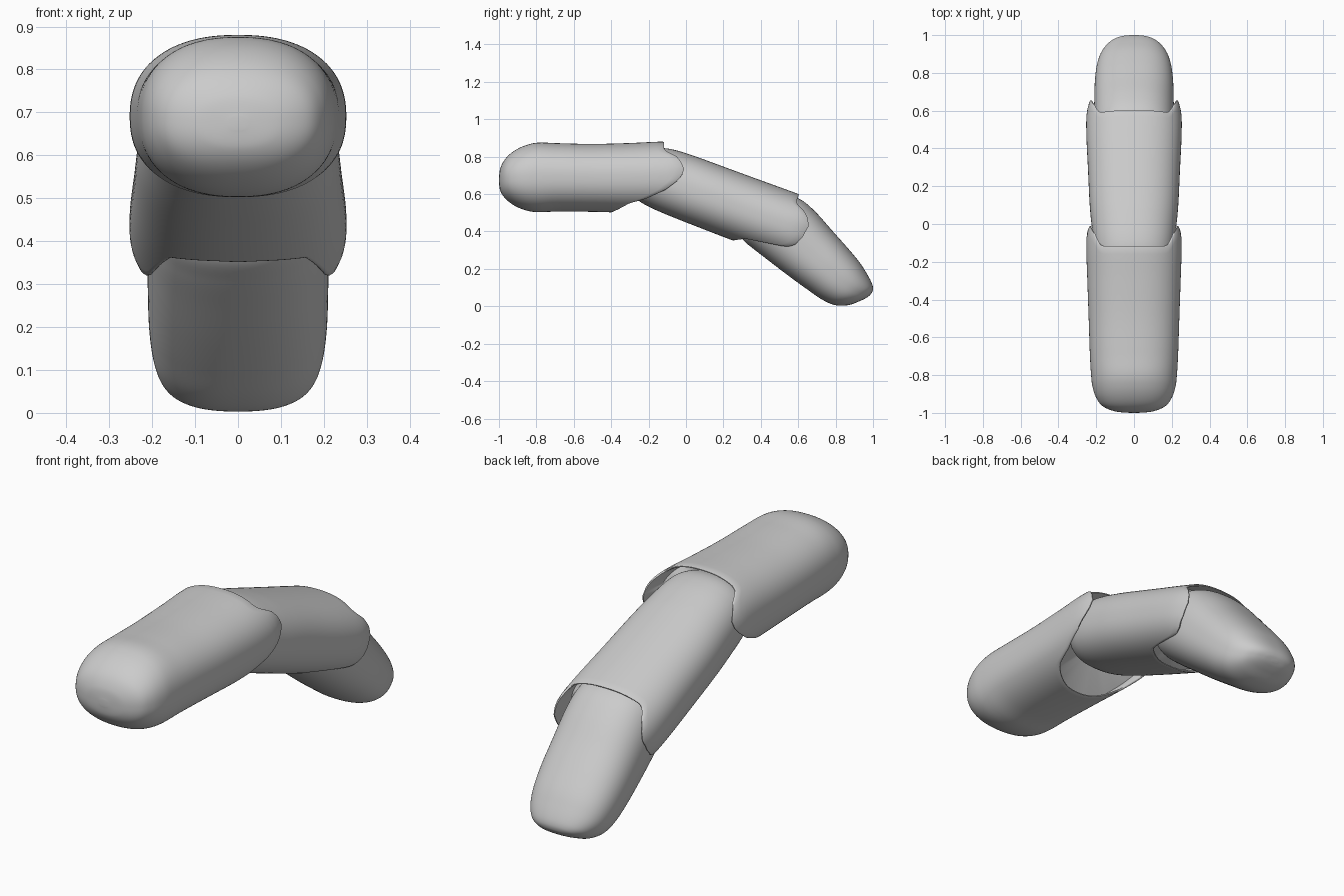
import bpy, bmesh, math

if "Cube" in bpy.data.objects:
    bpy.data.objects.remove(bpy.data.objects["Cube"])

N = 112  # points around each cross-section


def spline(rows, steps=8):
    """Catmull-Rom through (t, half_width, top, bottom) stations."""
    p = [rows[0]] + rows + [rows[-1]]
    out = []
    for i in range(1, len(p) - 2):
        for k in range(steps):
            s = k / steps
            out.append(tuple(
                0.5 * (2*b + (c - a)*s + (2*a - 5*b + 4*c - d)*s*s + (3*b - a - 3*c + d)*s**3)
                for a, b, c, d in zip(p[i-1], p[i], p[i+1], p[i+2])))
    out.append(rows[-1])
    return out


def lerp_table(table, key):
    """Linear lookup in rows sorted by their first value."""
    if key <= table[0][0]:
        return table[0][1:]
    for a, b in zip(table, table[1:]):
        if key <= b[0]:
            f = (key - a[0]) / max(b[0] - a[0], 1e-9)
            return tuple(u + (v - u) * f for u, v in zip(a[1:], b[1:]))
    return table[-1][1:]


def section(w, top, bot, ang, power):
    e = 2 / power
    c, s = math.cos(ang), math.sin(ang)
    x = w * math.copysign(abs(c) ** e, c)
    z = (top + bot) / 2 + (top - bot) / 2 * math.copysign(abs(s) ** e, s)
    return x, z


def finger_part(name, origin, tilt, rows, power=2.3, rim=None, blend=0):
    """Loft a segment; rim gives (height, end position) of its shaped open end."""
    dense = spline(rows)
    angs = [2 * math.pi * (i + 0.5) / N for i in range(N)]
    a = math.radians(tilt)
    d, n = (math.cos(a), math.sin(a)), (-math.sin(a), math.cos(a))
    bm = bmesh.new()

    def vert(x, t, h):
        return bm.verts.new((x, origin[0] + t*d[0] + h*n[0], origin[1] + t*d[1] + h*n[1]))

    rings = []
    if rim is None:
        for t, w, top, bot in dense:
            pts = [section(w, top, bot, g, power) for g in angs]
            rings.append([vert(x, t, h) for x, h in pts])
    else:
        for t, w, top, bot in dense:
            if t < blend:
                pts = [section(w, top, bot, g, power) for g in angs]
                rings.append([vert(x, t, h) for x, h in pts])
        ends = []
        for g in angs:
            h = section(*rows[-1][1:], g, power)[1]
            ends.append(lerp_table(rim, h)[0])
        # stretched wall, then rolled lip and recessed socket
        steps = [(k / 14, 0, 1) for k in range(15)]
        steps += [(1, 0.008, 0.985), (1, 0.008, 0.965), (1, 0, 0.95), (1, -0.1, 0.9)]
        for f, off, scale in steps:
            ring = []
            for g, end in zip(angs, ends):
                t = blend + (end - blend) * f
                w, top, bot = lerp_table(dense, t)
                x, h = section(w, top, bot, g, power)
                mid = (top + bot) / 2
                ring.append(vert(x * scale, t + off, mid + (h - mid) * scale))
            rings.append(ring)

    for r, q in zip(rings, rings[1:]):
        for i in range(N):
            j = (i + 1) % N
            bm.faces.new((r[i], r[j], q[j], q[i]))
    # close both ends with fans
    for ring in (rings[0], rings[-1]):
        c = sum((v.co for v in ring[1:]), ring[0].co.copy()) / N
        hub = bm.verts.new(c)
        for i in range(N):
            bm.faces.new((ring[i], ring[(i + 1) % N], hub))
    bmesh.ops.recalc_face_normals(bm, faces=bm.faces)
    me = bpy.data.meshes.new(name)
    bm.to_mesh(me)
    bm.free()
    me.shade_smooth()
    me.set_sharp_from_angle(angle=math.radians(50))
    ob = bpy.data.objects.new(name, me)
    bpy.context.collection.objects.link(ob)
    return ob


# Base segment: rounded front, socket with side lobes at the back
finger_part("base_segment", (0, 0), 0, [
    (-1.0, 0.02, 0.69, 0.66), (-0.992, 0.10, 0.74, 0.615), (-0.965, 0.165, 0.79, 0.575),
    (-0.92, 0.20, 0.83, 0.54), (-0.86, 0.22, 0.86, 0.514), (-0.79, 0.228, 0.875, 0.503),
    (-0.68, 0.234, 0.872, 0.507), (-0.5, 0.24, 0.868, 0.505), (-0.3, 0.247, 0.873, 0.50),
    (-0.15, 0.252, 0.88, 0.50), (-0.06, 0.25, 0.88, 0.50), (0.0, 0.235, 0.88, 0.50)],
    rim=[(0.50, -0.40), (0.515, -0.37), (0.55, -0.31), (0.575, -0.22), (0.62, -0.12),
         (0.67, -0.055), (0.70, -0.03), (0.735, -0.018), (0.775, -0.035), (0.805, -0.06),
         (0.832, -0.115), (0.845, -0.125), (0.88, -0.125)], blend=-0.6)

# Middle segment: start tucked into the base socket
finger_part("middle_segment", (0, 0.64), -20.5, [
    (-0.31, 0.03, 0.02, -0.06), (-0.295, 0.10, 0.06, -0.10), (-0.26, 0.16, 0.105, -0.14),
    (-0.2, 0.195, 0.145, -0.162), (-0.12, 0.212, 0.163, -0.173), (0.0, 0.225, 0.169, -0.178),
    (0.12, 0.235, 0.17, -0.18), (0.3, 0.243, 0.171, -0.182), (0.5, 0.252, 0.173, -0.182),
    (0.62, 0.251, 0.174, -0.182), (0.69, 0.235, 0.174, -0.182)],
    rim=[(-0.18, 0.335), (-0.15, 0.39), (-0.128, 0.53), (-0.115, 0.61), (-0.09, 0.645),
         (-0.036, 0.67), (0.03, 0.68), (0.068, 0.664), (0.10, 0.63), (0.122, 0.585),
         (0.135, 0.573), (0.18, 0.572)], blend=0.2)

# Tip segment: tapers to a rounded end
finger_part("tip_segment", (0.5, 0.4), -44, [
    (-0.23, 0.03, 0.02, -0.03), (-0.215, 0.10, 0.07, -0.08), (-0.17, 0.16, 0.12, -0.14),
    (-0.11, 0.195, 0.17, -0.167), (-0.03, 0.208, 0.203, -0.163), (0.07, 0.211, 0.209, -0.152),
    (0.2, 0.21, 0.199, -0.137), (0.32, 0.207, 0.19, -0.12), (0.42, 0.197, 0.179, -0.103),
    (0.49, 0.178, 0.163, -0.075), (0.54, 0.145, 0.147, -0.025), (0.567, 0.105, 0.132, 0.03),
    (0.58, 0.06, 0.115, 0.065), (0.584, 0.015, 0.097, 0.085)], power=2.4)
